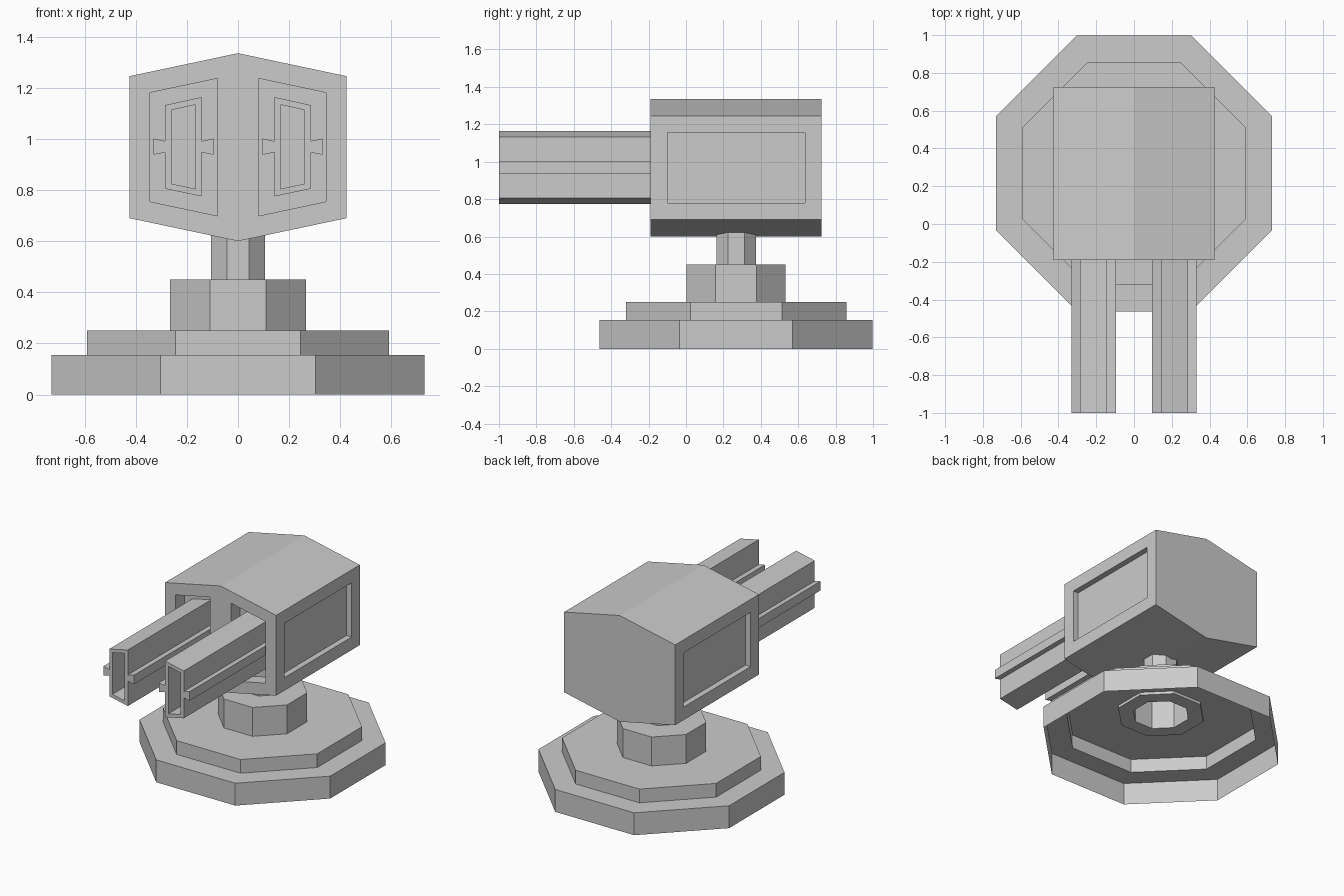
import bpy, bmesh, math

if "Cube" in bpy.data.objects:
    bpy.data.objects.remove(bpy.data.objects["Cube"])

CY = 0.268          # y of the turning axis


def finish(bm, name, mirror=False):
    mesh = bpy.data.meshes.new(name)
    bm.to_mesh(mesh)
    bm.free()
    obj = bpy.data.objects.new(name, mesh)
    bpy.context.collection.objects.link(obj)
    if mirror:
        obj.modifiers.new("Mirror", 'MIRROR').use_clip = True
    return obj


def octagon_lathe(name, profile):
    """Sweep (apothem, z) points round the axis in eight flat sides."""
    bm = bmesh.new()
    rings = []
    for a, z in profile:
        r = a / math.cos(math.pi / 8)
        rings.append([bm.verts.new((r * math.cos(math.pi / 4 * (i + 0.5)),
                                    CY + r * math.sin(math.pi / 4 * (i + 0.5)), z))
                      for i in range(8)])
    for lo, hi in zip(rings, rings[1:]):
        for i in range(8):
            j = (i + 1) % 8
            bm.faces.new((lo[i], lo[j], hi[j], hi[i]))
    bmesh.ops.recalc_face_normals(bm, faces=bm.faces)
    return finish(bm, name)


def prism(points, y0, y1):
    """Extrude an (x, z) outline from y0 to y1."""
    bm = bmesh.new()
    front = [bm.verts.new((x, y0, z)) for x, z in points]
    back = [bm.verts.new((x, y1, z)) for x, z in points]
    bm.faces.new(front)
    bm.faces.new(back[::-1])
    n = len(points)
    for i in range(n):
        j = (i + 1) % n
        bm.faces.new((front[i], back[i], back[j], front[j]))
    bmesh.ops.recalc_face_normals(bm, faces=bm.faces)
    bm.normal_update()
    return bm


def recess(bm, axis, sign, border, depth):
    """Sink a bordered panel into the face pointing along the given axis."""
    face = next(f for f in bm.faces if f.normal[axis] * sign > 0.99)
    normal = face.normal.copy()
    bmesh.ops.inset_individual(bm, faces=[face], thickness=border, use_even_offset=True)
    floor = bmesh.ops.extrude_discrete_faces(bm, faces=[face])["faces"][0]
    bmesh.ops.translate(bm, verts=floor.verts, vec=-normal * depth)
    bm.normal_update()


# Stepped base, open underneath
octagon_lathe("base", [(0.73, 0), (0.73, 0.155), (0.59, 0.155),
                       (0.59, 0.25), (0.265, 0.25)])

# Collar with a socket below, and the narrow neck
octagon_lathe("collar", [(0.17, 0.445), (0.17, 0.23), (0.265, 0.23),
                         (0.265, 0.45), (0.105, 0.45)])
octagon_lathe("neck", [(0.105, 0.44), (0.105, 0.63)])

# Six-sided housing, half modelled and mirrored, with barrel and side recesses
bm = prism([(0, 0.60), (0.425, 0.69), (0.425, 1.245), (0, 1.335)], -0.19, 0.725)
recess(bm, 1, -1, 0.08, 0.10)
recess(bm, 0, 1, 0.09, 0.04)
middle = [f for f in bm.faces if all(abs(v.co.x) < 1e-5 for v in f.verts)]
bmesh.ops.delete(bm, geom=middle, context='FACES')
finish(bm, "housing", mirror=True)

# Slanted rectangular barrels with hollow muzzles
bm = prism([(0.143, 0.775), (0.285, 0.805), (0.285, 1.132), (0.143, 1.163)], -1.0, -0.09)
recess(bm, 1, -1, 0.024, 0.2)
finish(bm, "barrels", mirror=True)

# Flared rails along both flanks of each barrel
for name, root, tip in (("inner_rails", 0.143, 0.096), ("outer_rails", 0.285, 0.33)):
    bm = prism([(root, 0.947), (tip, 0.938), (tip, 1.001), (root, 0.991)], -1.0, -0.09)
    finish(bm, name, mirror=True)
